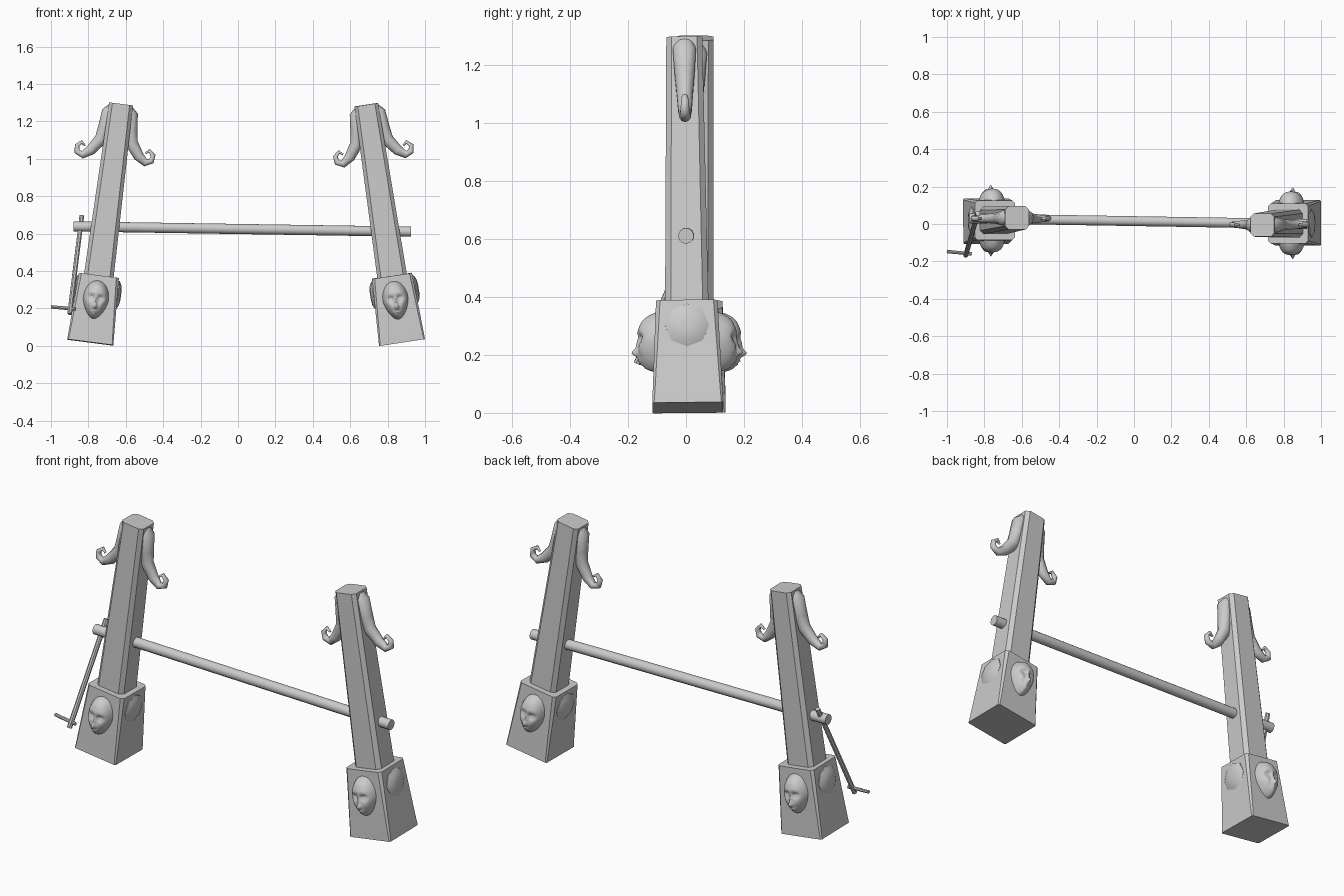
import bpy, bmesh, math
from mathutils import Vector, Matrix

if "Cube" in bpy.data.objects:
    bpy.data.objects.remove(bpy.data.objects["Cube"])


def finish(name, bm, mat=Matrix(), angle=35):
    bmesh.ops.recalc_face_normals(bm, faces=bm.faces)
    me = bpy.data.meshes.new(name)
    bm.to_mesh(me)
    bm.free()
    ob = bpy.data.objects.new(name, me)
    bpy.context.collection.objects.link(ob)
    ob.matrix_world = mat
    bpy.ops.object.select_all(action='DESELECT')
    ob.select_set(True)
    bpy.context.view_layer.objects.active = ob
    bpy.ops.object.shade_smooth_by_angle(angle=math.radians(angle))
    return ob


def loft(name, rings, mat, caps=True, angle=35):
    """Skin a list of closed point rings."""
    bm = bmesh.new()
    vs = [[bm.verts.new(p) for p in r] for r in rings]
    n = len(vs[0])
    for a, b in zip(vs, vs[1:]):
        for i in range(n):
            bm.faces.new((a[i], a[(i + 1) % n], b[(i + 1) % n], b[i]))
    if caps:
        bm.faces.new(vs[0])
        bm.faces.new(vs[-1])
    return finish(name, bm, mat, angle)


def cut_rect(w, hu, hv, c):
    """Rectangle with cut corners at height w."""
    return [(u, v, w) for u, v in (
        (hu, -hv + c), (hu, hv - c), (hu - c, hv), (-hu + c, hv),
        (-hu, hv - c), (-hu, -hv + c), (-hu + c, -hv), (hu - c, -hv))]


def rod(name, a, b, r, sides=12):
    a, b = Vector(a), Vector(b)
    d = b - a
    bm = bmesh.new()
    bmesh.ops.create_cone(bm, cap_ends=True, segments=sides, radius1=r, radius2=r, depth=d.length)
    m = Matrix.Translation((a + b) / 2) @ d.to_track_quat('Z', 'Y').to_matrix().to_4x4()
    return finish(name, bm, m)


# Hook centre line: across, up, in-plane radius, depth radius
HOOK = [(.05, 1.275, .012, .028), (.06, 1.24, .036, .042), (.07, 1.15, .036, .036),
        (.083, 1.085, .034, .030), (.13, 1.02, .028, .025), (.17, .99, .02, .02),
        (.2, 1.003, .016, .017), (.205, 1.035, .013, .014), (.182, 1.057, .01, .011),
        (.163, 1.04, .005, .006)]


def hook(name, side, mat):
    rings = []
    for i, (u, w, ri, ry) in enumerate(HOOK):
        p, q = HOOK[max(i - 1, 0)], HOOK[min(i + 1, len(HOOK) - 1)]
        t = Vector((q[0] - p[0], q[1] - p[1])).normalized()
        ring = []
        for k in range(10):
            a = math.tau * k / 10
            ring.append((side * (u + t.y * ri * math.cos(a)), ry * math.sin(a),
                         w - t.x * ri * math.cos(a)))
        rings.append(ring)
    return loft(name, rings, mat, angle=60)


def bump(x, y, cx, cy, sx, sy):
    return math.exp(-((x - cx) / sx) ** 2 - ((y - cy) / sy) ** 2)


def relief(a, b):
    """Height of the carved mask over its unit disc."""
    r = min(1, math.hypot(a, b))
    h = .056 * (1 - r ** 5) - .010 * a * a
    h += .022 * bump(a, b, 0, -.36, .17, .13)            # nose tip
    h += .010 * bump(a, b, 0, -.08, .13, .30)            # nose bridge
    h += .004 * bump(a, b, 0, .38, .7, .13)              # brow
    h += .009 * bump(a, b, 0, -.62, .26, .055)           # upper lip
    h += .008 * bump(a, b, 0, -.74, .20, .05)            # lower lip
    h += .010 * bump(a, b, 0, -.9, .22, .09)             # chin
    for s in (-1, 1):
        h -= .015 * bump(a, b, s * .38, .1, .24, .12)    # eye socket
        h += .009 * bump(a, b, s * .38, .08, .14, .05)   # eyelid
        h += .004 * bump(a, b, s * .45, -.25, .2, .2)    # cheek
    return h


def mask(name, side, mat):
    rings = []
    for j in range(19):
        r = [1, 1, .985, .96, .93][j] if j < 5 else .93 * (19 - j) / 15
        if j == 18:
            r = .01
        ring = []
        for k in range(40):
            t = math.tau * k / 40
            a, b = r * math.cos(t), r * math.sin(t)
            width = .071 * (1 + .24 * min(b, 0) + .03 * max(b, 0))
            depth = .095 if j == 0 else .110 + relief(a, b)
            ring.append((width * a, side * depth, .228 + .103 * b))
        rings.append(ring)
    return loft(name, rings, mat, angle=60)


def medallion(name, side, mat):
    rings = []
    for r, d in ((.077, .100), (.076, .114), (.052, .127), (.02, .131)):
        rings.append([(side * d, r * math.cos(math.tau * (k + .5) / 8 - math.pi / 8),
                       .27 + r * math.sin(math.tau * (k + .5) / 8 - math.pi / 8)) for k in range(8)])
    return loft(name, rings, mat, angle=40)


def post(label, base, top):
    base, top = Vector(base), Vector(top)
    w = (top - base).normalized()
    v = (Vector((0, 1, 0)) - w * w.y).normalized()
    u = v.cross(w)
    m = Matrix((u, v, w)).transposed().to_4x4()
    m.translation = base
    # Flared foot block and tapered shaft
    loft(label + "_foot_block", [cut_rect(0, .124, .122, .006), cut_rect(.05, .122, .120, .008),
                                 cut_rect(.36, .108, .106, .014)], m)
    loft(label + "_shaft", [cut_rect(.34, .08, .075, .02), cut_rect(1.285, .064, .062, .018)], m)
    for s, n in ((-1, "a"), (1, "b")):
        hook(f"{label}_hook_{n}", s, m)
        mask(f"{label}_carved_mask_{n}", s, m)
        medallion(f"{label}_medallion_{n}", s, m)


post("left_post", (-.79, .015, .018), (-.625, .033, 1.295))
post("right_post", (.877, .006, .018), (.685, -.006, 1.295))

# Cross bar, crank arm and crank grip
rod("cross_bar", (-.88, .03, .638), (.925, 0, .61), .027, 14)
rod("crank_arm", (-.835, .058, .695), (-.9, -.168, .17), .013, 8)
rod("crank_grip", (-1, -.147, .208), (-.868, -.16, .196), .009, 8)
